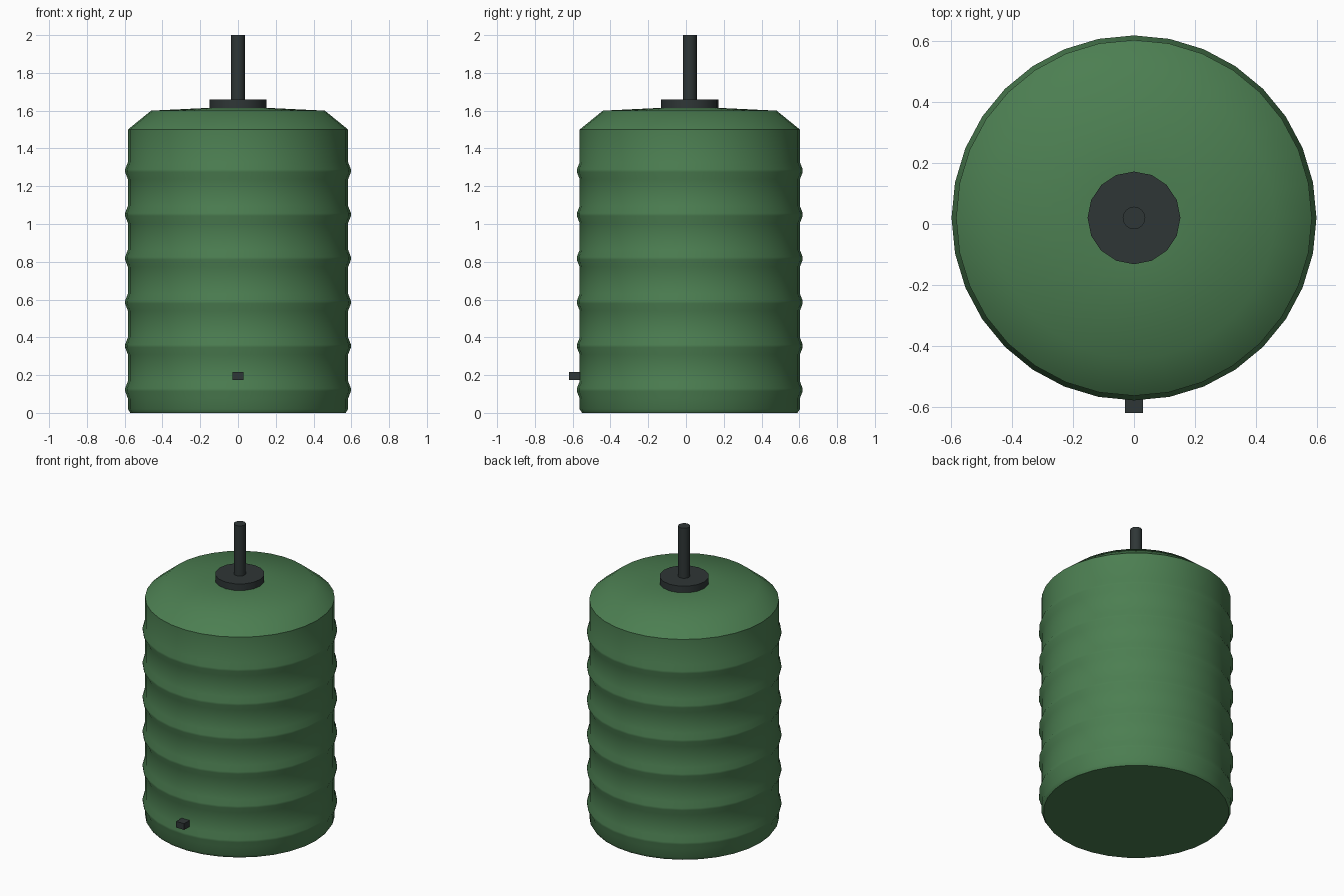
import bpy
import math

cube = bpy.data.objects.get("Cube")
if cube:
    bpy.data.objects.remove(cube, do_unlink=True)

CENTRE_Y = 0.02


def material(name, rgb):
    mat = bpy.data.materials.new(name)
    mat.use_nodes = True
    mat.diffuse_color = (*rgb, 1)
    mat.node_tree.nodes["Principled BSDF"].inputs["Base Color"].default_value = (*rgb, 1)
    return mat


def finish(obj, name, mat):
    obj.name = name
    obj.data.materials.append(mat)
    bpy.ops.object.select_all(action='DESELECT')
    obj.select_set(True)
    bpy.context.view_layer.objects.active = obj
    bpy.ops.object.shade_smooth_by_angle(angle=math.radians(40))


def lathe(name, profile, sides, mat):
    """Revolve (radius, height) points about the tank axis, capping both ends."""
    verts, faces = [], []
    for r, z in profile:
        for i in range(sides):
            a = math.tau * i / sides
            verts.append((r * math.cos(a), r * math.sin(a), z))
    for k in range(len(profile) - 1):
        for i in range(sides):
            j = (i + 1) % sides
            low, high = k * sides, (k + 1) * sides
            faces.append((low + i, low + j, high + j, high + i))
    faces.append(tuple(reversed(range(sides))))
    faces.append(tuple(range(len(verts) - sides, len(verts))))
    mesh = bpy.data.meshes.new(name)
    mesh.from_pydata(verts, [], faces)
    obj = bpy.data.objects.new(name, mesh)
    bpy.context.collection.objects.link(obj)
    obj.location.y = CENTRE_Y
    finish(obj, name, mat)


green = material("tank green", (0.072, 0.21, 0.083))
dark = material("dark grey", (0.028, 0.037, 0.037))

# Ribbed tank body with a sloped shoulder and shallow lid
WALL, RIB = 0.583, 0.598
body = [(0.57, 0), (WALL, 0.02)]
for n in range(6):
    z = 0.122 + n * 0.232
    body += [(WALL, z - 0.045), (RIB, z - 0.007), (RIB, z + 0.007), (WALL, z + 0.045)]
body += [(WALL, 1.5), (0.46, 1.6), (0.15, 1.615)]
lathe("tank_body", body, 32, green)

# Inlet collar and pipe
lathe("inlet_collar", [(0.152, 1.605), (0.152, 1.66)], 16, dark)
lathe("inlet_pipe", [(0.037, 1.65), (0.037, 2.0)], 16, dark)

# Outlet block low on the front
bpy.ops.mesh.primitive_cube_add(size=1, location=(0, -0.585, 0.195))
outlet = bpy.context.object
outlet.scale = (0.06, 0.07, 0.042)
finish(outlet, "outlet", dark)
